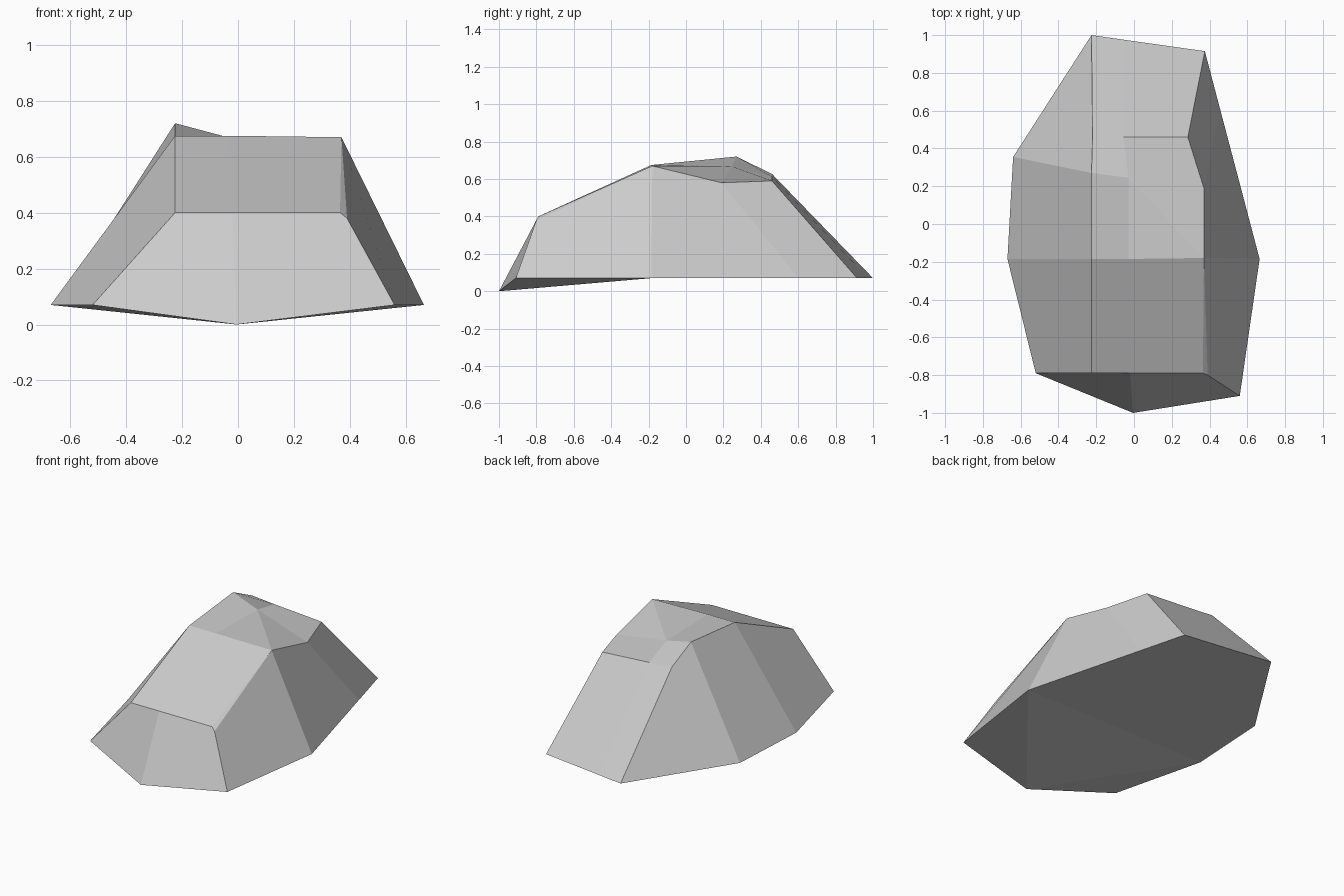
import bpy, bmesh

if "Cube" in bpy.data.objects:
    bpy.data.objects.remove(bpy.data.objects["Cube"])

# Ground outline: (x, y), walked around from the front tip
GROUND_Z = 0.07
ground = {
    "b": (0.56, -0.91), "c": (0.665, -0.185), "x": (0.458, 0.60),
    "d": (0.375, 0.915), "w": (-0.05, 0.975), "e": (-0.225, 1.0),
    "f": (-0.64, 0.355), "g": (-0.67, -0.185), "h": (-0.52, -0.79),
}
points = {k: (x, y, GROUND_Z) for k, (x, y) in ground.items()}
points["a"] = (-0.005, -1.0, 0.0)          # low front tip

# Crown: front brow, ridge line, peak and rear rim
points.update({
    "I": (-0.225, -0.79, 0.40), "V": (-0.02, -0.79, 0.40),
    "J": (0.365, -0.79, 0.40), "j": (0.39, -0.80, 0.38),
    "K": (-0.225, -0.185, 0.675), "S": (-0.03, -0.185, 0.675),
    "L": (0.37, -0.18, 0.67), "M": (-0.225, 0.27, 0.72),
    "R": (-0.03, 0.245, 0.668), "N": (0.37, 0.19, 0.58),
    "T": (-0.22, 0.46, 0.627), "Q": (-0.055, 0.46, 0.613),
    "P": (0.285, 0.46, 0.59),
})

# Facets of each side, as corner names
facets = {
    "front": "haVI abjJV",
    "slope": "IVSK VJLS JjL",
    "top": "KSRM SLR LNR RNPQ MRQT",
    "right": "bcLj cxNL xdPN",
    "back": "weTQ dwQP",
    "left": "efMT fgKM ghIK",
    "underside": "ahg abc acg cxdwefg",
}

# Rock body
bm = bmesh.new()
verts = {k: bm.verts.new(p) for k, p in points.items()}
for side in facets.values():
    for corners in side.split():
        bm.faces.new([verts[k] for k in corners])
bmesh.ops.recalc_face_normals(bm, faces=bm.faces)

mesh = bpy.data.meshes.new("rock")
bm.to_mesh(mesh)
bm.free()
rock = bpy.data.objects.new("rock", mesh)
bpy.context.collection.objects.link(rock)

# Plain stone colour
stone = bpy.data.materials.new("stone_grey")
stone.diffuse_color = (0.6, 0.6, 0.6, 1.0)
stone.use_nodes = True
stone.node_tree.nodes["Principled BSDF"].inputs["Base Color"].default_value = stone.diffuse_color
mesh.materials.append(stone)
